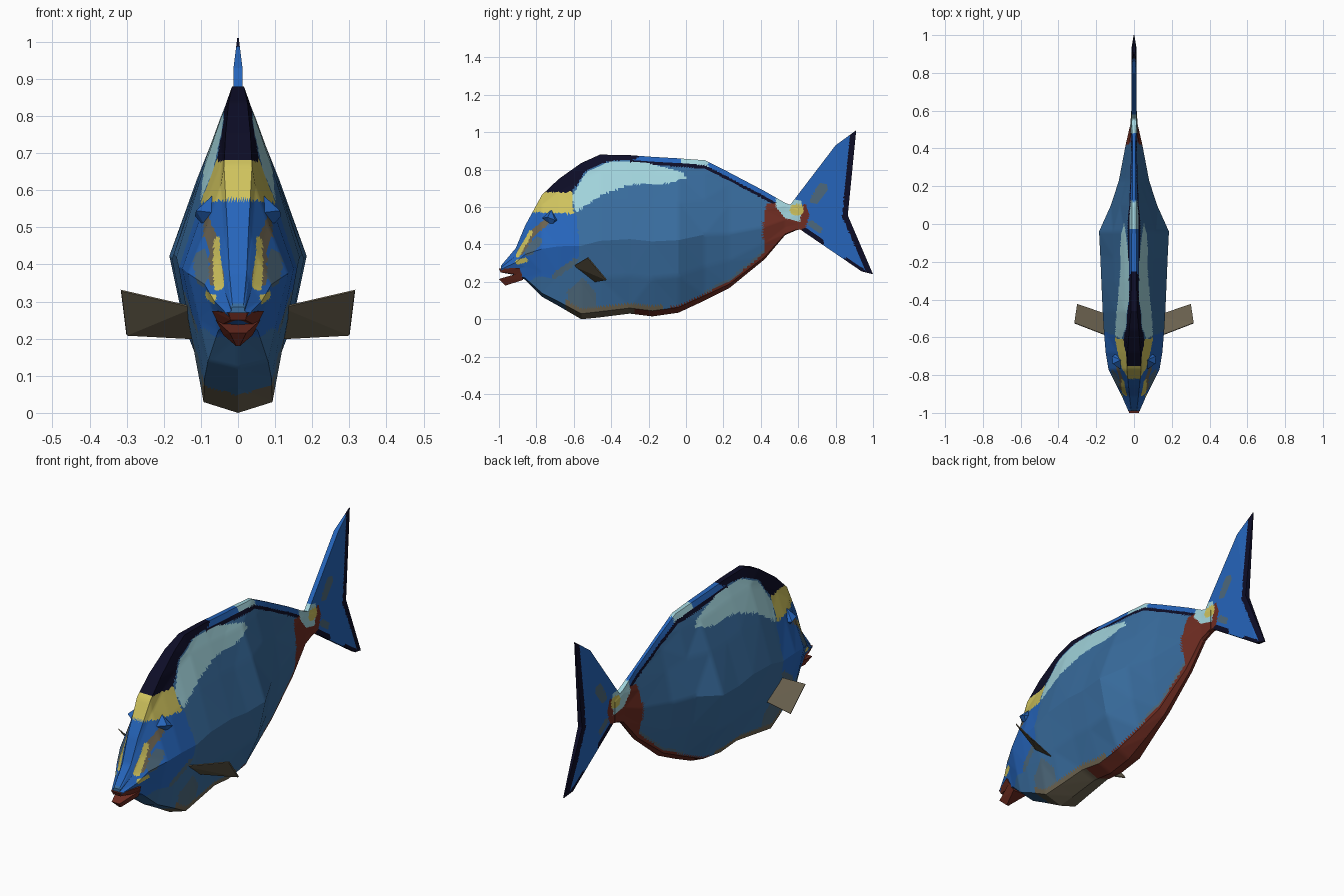
import bpy, bmesh, math
from mathutils import Vector

if "Cube" in bpy.data.objects:
    bpy.data.objects.remove(bpy.data.objects["Cube"])

COLOURS = {
    "body_blue": (0.04, 0.15, 0.34), "bright_blue": (0.019, 0.13, 0.50),
    "navy": (0.004, 0.004, 0.02), "yellow": (0.62, 0.54, 0.11),
    "pale_cyan": (0.36, 0.66, 0.72), "red_brown": (0.16, 0.026, 0.016),
    "olive_grey": (0.15, 0.125, 0.08), "slate": (0.075, 0.14, 0.2),
}
MATS = {}
for name, rgb in COLOURS.items():
    MATS[name] = bpy.data.materials.new(name)
    MATS[name].diffuse_color = (*rgb, 1)
NAMES = list(COLOURS)


def finish(name, bm, rule, cuts=0):
    """Triangulate, refine flat, colour each face by a position rule."""
    bmesh.ops.recalc_face_normals(bm, faces=bm.faces)
    bmesh.ops.triangulate(bm, faces=bm.faces)
    if cuts:
        bmesh.ops.subdivide_edges(bm, edges=bm.edges, cuts=cuts, use_grid_fill=True)
    for f in bm.faces:
        c = f.calc_center_median()
        f.material_index = NAMES.index(rule(c) if callable(rule) else rule)
        f.smooth = False
    me = bpy.data.meshes.new(name)
    bm.to_mesh(me)
    bm.free()
    for m in MATS.values():
        me.materials.append(m)
    ob = bpy.data.objects.new(name, me)
    bpy.context.collection.objects.link(ob)
    return ob


def inside(y, z, poly):
    hit = False
    for (y1, z1), (y2, z2) in zip(poly, poly[1:] + poly[:1]):
        if (z1 > z) != (z2 > z) and y < (y2 - y1) * (z - z1) / (z2 - z1) + y1:
            hit = not hit
    return hit


def near(y, z, path, r):
    p = Vector((y, z))
    for a, b in zip(path, path[1:]):
        a, b = Vector(a), Vector(b)
        t = max(0, min(1, (p - a).dot(b - a) / (b - a).length_squared))
        if (a + (b - a) * t - p).length < r:
            return True
    return False


# Body stations: y, bottom z, top z, half width, keel ratio, ridge ratio
ST = [(-.99, .25, .285, .03, .6, .6), (-.91, .235, .38, .065, .6, .45),
      (-.86, .21, .50, .09, .6, .4), (-.77, .12, .665, .135, .6, .35),
      (-.68, .07, .75, .15, .6, .28), (-.56, 0, .835, .16, .58, .2),
      (-.46, .01, .88, .166, .52, .12), (-.30, .03, .877, .173, .45, .1),
      (-.18, .015, .868, .178, .4, .09), (-.04, .035, .86, .185, .38, .08),
      (.10, .10, .85, .122, .4, .1), (.23, .165, .785, .08, .4, .12),
      (.42, .32, .685, .044, .45, .2), (.53, .45, .622, .019, .8, .8),
      (.60, .48, .595, .0145, .95, .95)]


def line(y, k):
    for a, b in zip(ST, ST[1:]):
        if y <= b[0]:
            return a[k] + (b[k] - a[k]) * (y - a[0]) / (b[0] - a[0])
    return ST[-1][k]


HEAD = [(-1.01, .2), (-.86, .2), (-.78, .23), (-.70, .215), (-.58, .30),
        (-.57, .40), (-.59, .565), (-.9, .575)]
YELLOW = [(-.9, .57), (-.82, .68), (-.61, .68), (-.60, .55), (-.66, .56)]
CROWN = [(-.85, .68), (-.61, .68), (-.54, .79), (-.42, .845), (-.27, .855), (-.2, .92), (-.6, .92)]
SADDLE = [(-.61, .66), (-.53, .79), (-.40, .845), (-.2, .835), (-.02, .785), (0, .755),
          (-.1, .725), (-.3, .72), (-.45, .665), (-.59, .57)]


def tail_root(y, z):
    if near(y, z, [(.585, .585), (.60, .585)], .03):
        return "yellow"
    if inside(y, z, [(.48, .68), (.48, .6), (.53, .54), (.61, .52), (.62, .63)]):
        return "pale_cyan"
    if inside(y, z, [(.43, .62), (.41, .5), (.42, .3), (.54, .42), (.64, .49), (.66, .56), (.64, .61)]):
        return "red_brown"


def head_rule(x, y, z):
    if abs(x) > .02:
        if near(y, z, [(-.90, .305), (-.86, .315)], .013) or near(y, z, [(-.90, .34), (-.83, .465)], .011):
            return "yellow"
        if near(y, z, [(-.885, .36), (-.82, .46), (-.74, .525)], .017):
            return "olive_grey"
        if near(y, z, [(-.84, .36), (-.79, .42)], .022):
            return "slate"
    if near(y, z, [(-.70, .23), (-.59, .31)], .018):
        return "slate"
    return "bright_blue"


def body_rule(c):
    y, z = c.y, c.z
    up, down = line(y, 2) - z, z - line(y, 1)
    if y > .38 and tail_root(y, z):
        return tail_root(y, z)
    if inside(y, z, HEAD):
        return head_rule(c.x, y, z)
    for poly, col in ((YELLOW, "yellow"), (CROWN, "navy"), (SADDLE, "pale_cyan")):
        if inside(y, z, poly):
            return col
    if y > -.3 and up < .045:
        if up > .027:
            return "navy"
        return "pale_cyan" if -.03 < y < .12 else "bright_blue"
    if y > -.28 and down < .035:
        return "red_brown"
    if -.64 < y < -.12 and down < .055:
        return "olive_grey"
    if y > .1 and down < .05 or inside(y, z, [(-.62, .05), (-.64, .15), (-.55, .22), (-.48, .14), (-.48, .05)]):
        return "slate"
    return "body_blue"


# Body lofted through the stations, gentle edges smoothed
bm = bmesh.new()
rings = []
for y, b, t, w, keel, ridge in ST:
    half = [(.035, keel), (.24, max(.78, keel)), (.47, 1), (.72, max(.6, ridge)), (.9, max(.28, ridge))]
    pts = [(0, 0)] + half + [(1, ridge * .8)]
    pts += [(h, -x) for h, x in reversed(pts[1:])]
    rings.append([bm.verts.new((x * w, y, b + (t - b) * h)) for h, x in pts])
for r, s in zip(rings, rings[1:]):
    for i in range(len(r)):
        j = (i + 1) % len(r)
        bm.faces.new((r[i], r[j], s[j], s[i]))
bm.faces.new(rings[0])
bm.faces.new(rings[-1])
body = finish("body", bm, body_rule, 9)
bpy.context.view_layer.objects.active = body
body.select_set(True)
bpy.ops.object.shade_smooth_by_angle(angle=math.radians(24))


# Forked tail fin with dark rear edge, tapering to the tips
def tail_rule(c):
    y, z = c.y, c.z
    if tail_root(y, z):
        return tail_root(y, z)
    if near(y, z, [(.91, 1.01), (.865, .555), (1, .24)], .03) or near(y, z, [(.64, .47), (.72, .415)], .018) \
            or near(y, z, [(.86, .31), (.96, .24)], .018):
        return "navy"
    if near(y, z, [(.69, .64), (.73, .70)], .026) or near(y, z, [(.67, .51), (.71, .48)], .018):
        return "slate"
    return "bright_blue"


TAIL = [(.53, .60), (.56, .615), (.80, .93), (.91, 1.01), (.865, .555),
        (1, .24), (.94, .255), (.61, .48), (.56, .47)]
bm = bmesh.new()
sides = [[bm.verts.new((s * (.002 if i in (3, 5) else .012), y, z)) for i, (y, z) in enumerate(TAIL)]
         for s in (-1, 1)]
for s in sides:
    bm.faces.new(s)
for i in range(len(TAIL)):
    j = (i + 1) % len(TAIL)
    bm.faces.new((sides[0][i], sides[0][j], sides[1][j], sides[1][i]))
finish("tail_fin", bm, tail_rule, 24)


def hull(name, pts, rule):
    bm = bmesh.new()
    for p in pts:
        bm.verts.new(p)
    bmesh.ops.convex_hull(bm, input=bm.verts)
    return finish(name, bm, rule)


# Lips
hull("upper_lip", [(s * x, y, z) for s in (-1, 1) for x, y, z in
                   ((.025, -1, .27), (.02, -.99, .25), (.07, -.89, .275), (.05, -.88, .235))], "red_brown")
hull("lower_lip", [(s * x, y, z) for s in (-1, 1) for x, y, z in
                   ((.022, -1, .215), (.005, -.965, .18), (.06, -.88, .25), (.04, -.87, .21))], "red_brown")

for side, s in (("left", -1), ("right", 1)):
    # Pectoral fins sweeping outward
    root = [Vector((s * .12, -.60, .285)), Vector((s * .11, -.49, .20))]
    tip = [Vector((s * .30, -.425, .21)), Vector((s * .315, -.525, .33))]
    off = Vector((s * .001, .002, .002))
    hull(side + "_pectoral_fin", [p + k * off for p in root + tip for k in (-1, 1)], "olive_grey")
    # Low raised eyes
    hull(side + "_eye", [(s * x, y, z) for x, y, z in
                         ((.07, -.77, .54), (.08, -.68, .53), (.07, -.72, .585), (.08, -.72, .49),
                          (.113, -.74, .545), (.116, -.70, .53))], "bright_blue")

for m in bpy.data.materials:
    if m.users and not m.is_grease_pencil:
        m.use_nodes = True
        m.node_tree.nodes["Principled BSDF"].inputs["Base Color"].default_value = m.diffuse_color
